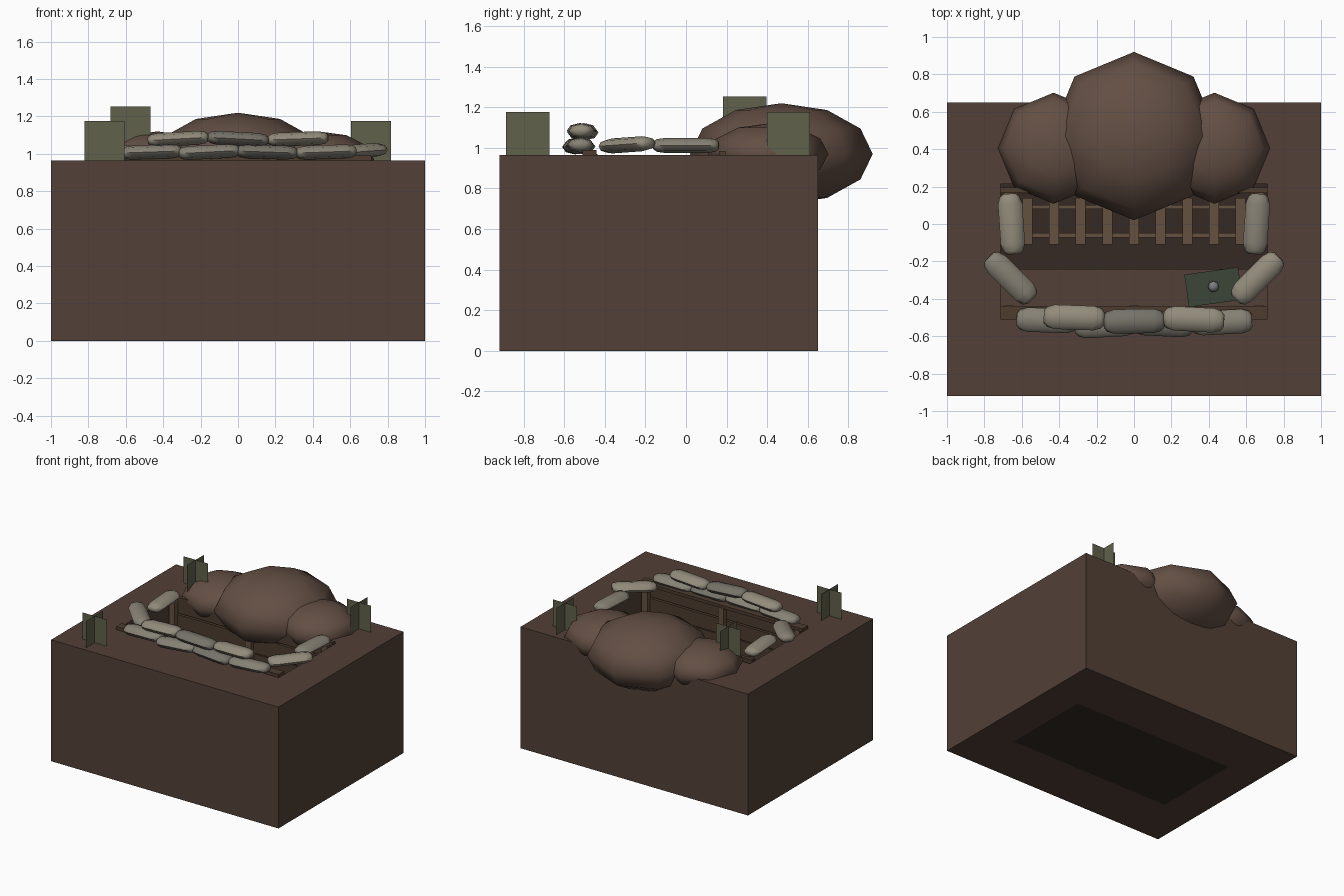
import bpy, bmesh, math
from mathutils import Matrix, Vector

if "Cube" in bpy.data.objects:
    bpy.data.objects.remove(bpy.data.objects["Cube"])


def mat(name, rgb):
    m = bpy.data.materials.new(name)
    m.diffuse_color = (*rgb, 1)
    m.use_nodes = True
    m.node_tree.nodes["Principled BSDF"].inputs["Base Color"].default_value = m.diffuse_color
    return m


EARTH = mat("earth", (0.085, 0.052, 0.038))
MOUND = mat("loose_earth", (0.125, 0.078, 0.058))
MUD = mat("mud", (0.035, 0.023, 0.018))
WOOD = mat("wood", (0.13, 0.083, 0.05))
DARK_WOOD = mat("dark_wood", (0.075, 0.045, 0.028))
BAGS = [mat("sack_light", (0.29, 0.26, 0.20)), mat("sack_mid", (0.24, 0.22, 0.175)),
        mat("sack_dark", (0.18, 0.17, 0.14))]
GRASS = mat("grass", (0.12, 0.12, 0.07))
GREEN = mat("box_green", (0.045, 0.06, 0.038))
STEEL = mat("steel", (0.2, 0.21, 0.22))


def finish(name, bm, material, smooth=None):
    me = bpy.data.meshes.new(name)
    bmesh.ops.recalc_face_normals(bm, faces=bm.faces)
    bm.to_mesh(me)
    bm.free()
    ob = bpy.data.objects.new(name, me)
    bpy.context.collection.objects.link(ob)
    me.materials.append(material)
    if smooth:
        bpy.context.view_layer.objects.active = ob
        bpy.ops.object.select_all(action='DESELECT')
        ob.select_set(True)
        bpy.ops.object.shade_smooth_by_angle(angle=math.radians(smooth))
    return ob


def box(name, lo, hi, material, rot=0):
    lo, hi = Vector(lo), Vector(hi)
    bm = bmesh.new()
    bmesh.ops.create_cube(bm, size=1, matrix=Matrix.Diagonal((*(hi - lo), 1)))
    ob = finish(name, bm, material)
    ob.location = (lo + hi) / 2
    ob.rotation_euler.z = math.radians(rot)
    return ob


# Earth block with a rectangular pit cut right through
TOP, PX, PY0, PY1 = 0.965, 0.715, -0.505, 0.215
bm = bmesh.new()


def ring(x, y0, y1, z):
    return [bm.verts.new(p) for p in ((-x, y0, z), (x, y0, z), (x, y1, z), (-x, y1, z))]


rings = [ring(1, -0.92, 0.65, 0), ring(1, -0.92, 0.65, TOP),
         ring(PX, PY0, PY1, TOP), ring(PX, PY0, PY1, 0)]
for k in range(4):
    a, b = rings[k], rings[(k + 1) % 4]
    for i in range(4):
        j = (i + 1) % 4
        bm.faces.new((a[i], a[j], b[j], b[i]))
finish("earth_block", bm, EARTH)

# Pit floor and fire step
box("pit_floor", (-PX, PY0, 0), (PX, PY1, 0.04), MUD)
box("fire_step", (-PX, PY0, 0.04), (PX, -0.24, 0.36), EARTH)

# Duckboard: two rails and nine slats
for y in (-0.06, 0.09):
    box("duckboard_rail", (-0.6, y - 0.011, 0.04), (0.6, y + 0.011, 0.07), WOOD)
for i in range(9):
    x = (i - 4) * 0.1425
    box("duckboard_slat", (x - 0.027, -0.11, 0.07), (x + 0.027, 0.14, 0.09), WOOD)

# Plank revetments on front and back walls, with corner posts
for name, yw, d, z0 in (("front", PY0, 1, 0.36), ("back", 0.195, -1, 0.04)):
    n = round((0.99 - z0) / 0.13)
    h = (0.99 - z0) / n
    for i in range(n):
        t = 0.035 if i % 2 else 0.03
        ys = sorted((yw, yw + d * t))
        box(name + "_plank", (-PX, ys[0], z0 + i * h + 0.005),
            (PX, ys[1], z0 + (i + 1) * h - 0.005), DARK_WOOD)
    for x in (-0.67, 0, 0.67):
        y = yw + d * 0.05
        box(name + "_post", (x - 0.025, y - 0.02, z0), (x + 0.025, y + 0.02, 0.97), WOOD)
box("front_cap_rail", (-PX, -0.51, 0.965), (PX, -0.44, 0.99), DARK_WOOD)

# Spoil mounds behind the pit
for name, x, y, r, rz in (("main_mound", 0, 0.47, 0.45, 0.25),
                          ("left_mound", -0.43, 0.405, 0.297, 0.15),
                          ("right_mound", 0.43, 0.405, 0.297, 0.15)):
    bm = bmesh.new()
    bmesh.ops.create_uvsphere(bm, u_segments=8, v_segments=6, radius=1,
                              matrix=Matrix.Diagonal((r, r, rz, 1)))
    finish(name, bm, MOUND, 60).location = (x, y, 0.97)


# Sandbags: flattened eight-sided pillows
def sandbag(x, y, z, yaw, shade, tilt=0):
    bm = bmesh.new()
    loops = []
    for px, r in ((-0.162, 0.5), (-0.145, 0.83), (-0.105, 1), (0.105, 1), (0.145, 0.83), (0.162, 0.5)):
        loops.append([bm.verts.new((px, 0.065 * r * math.cos(i * math.pi / 4),
                                    0.037 * r * math.sin(i * math.pi / 4))) for i in range(8)])
    for a, b in zip(loops, loops[1:]):
        for i in range(8):
            j = (i + 1) % 8
            bm.faces.new((a[i], a[j], b[j], b[i]))
    bm.faces.new(loops[0])
    bm.faces.new(loops[-1])
    ob = finish("sandbag", bm, BAGS[shade], 60)
    ob.location = (x, y, z)
    ob.rotation_euler = (0, math.radians(tilt), math.radians(yaw))


for args in ((-0.465, -0.515, 1.01, -2, 1, -2), (-0.155, -0.54, 1.01, 3, 1, -3),
             (0.155, -0.535, 1.01, -3, 2, 2), (0.47, -0.525, 1.01, 3, 1, -2),
             (-0.32, -0.5, 1.08, -2, 0, -3), (0, -0.52, 1.08, 1, 2, 3),
             (0.32, -0.51, 1.08, -3, 0, -2),
             (-0.655, 0, 1.012, 94, 0), (-0.66, -0.29, 1.015, -45, 1, 3),
             (0.655, 0, 1.012, 86, 1), (0.66, -0.29, 1.015, 45, 0, -3)):
    sandbag(*args)

# Supply box on the fire step with a round knob
box("supply_box", (0.28, -0.425, 0.36), (0.57, -0.25, 0.5), GREEN, 8)
bm = bmesh.new()
bmesh.ops.create_uvsphere(bm, u_segments=8, v_segments=6, radius=0.03)
finish("box_knob", bm, STEEL, 60).location = (0.425, -0.335, 0.52)

# Crossed grass cards
for x, y, z in ((-0.715, -0.78, 0.965), (-0.575, 0.29, 1.04), (0.71, 0.505, 0.965)):
    bm = bmesh.new()
    w, h = 0.107, 0.212
    for dx, dy in ((w, 0), (0, w)):
        bm.faces.new([bm.verts.new(p) for p in
                      ((-dx, -dy, 0), (dx, dy, 0), (dx, dy, h), (-dx, -dy, h))])
    finish("grass_tuft", bm, GRASS).location = (x, y, z)
